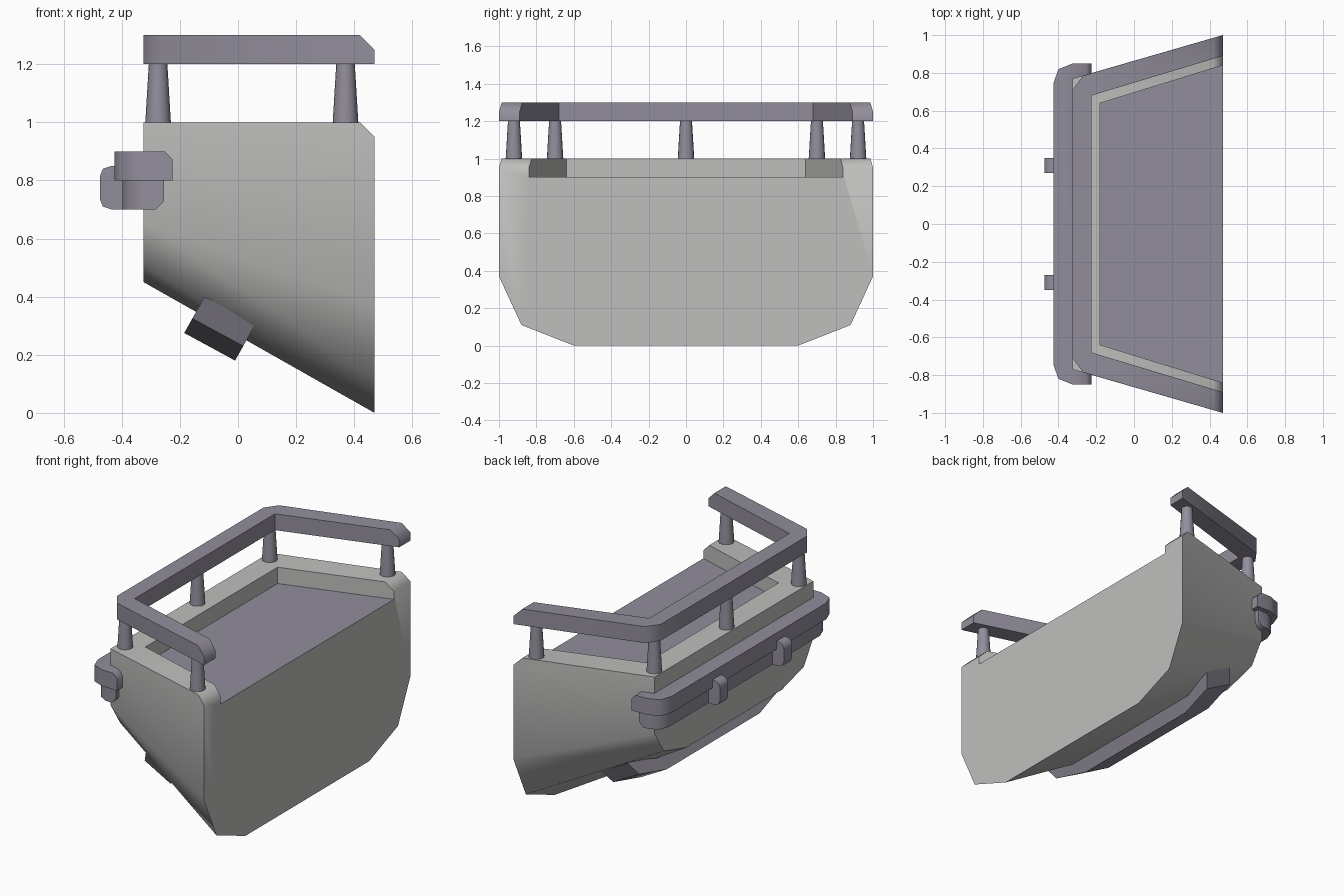
import bpy, bmesh, math
from mathutils import Vector

old = bpy.data.objects.get("Cube")
if old:
    bpy.data.objects.remove(old, do_unlink=True)


def material(name, rgb):
    m = bpy.data.materials.new(name)
    m.use_nodes = True
    m.diffuse_color = (*rgb, 1)
    m.node_tree.nodes["Principled BSDF"].inputs["Base Color"].default_value = (*rgb, 1)
    return m


LIGHT = material("light_grey", (0.52, 0.52, 0.51))
PURPLE = material("purple_grey", (0.29, 0.27, 0.33))


def loft(name, ring_a, ring_b, mat, bevel=0, bevel_z=None):
    """Solid between two matching rings; optionally bevel the +x end edges at one height."""
    bm = bmesh.new()
    a = [bm.verts.new(p) for p in ring_a]
    b = [bm.verts.new(p) for p in ring_b]
    bm.faces.new(a)
    bm.faces.new(b[::-1])
    n = len(a)
    for i in range(n):
        j = (i + 1) % n
        bm.faces.new((a[j], a[i], b[i], b[j]))
    bmesh.ops.recalc_face_normals(bm, faces=bm.faces)
    if bevel:
        end = max(v.co.x for v in bm.verts)
        edges = [e for e in bm.edges if all(
            abs(v.co.x - end) < 1e-4 and abs(v.co.z - bevel_z) < 1e-4 for v in e.verts)]
        bmesh.ops.bevel(bm, geom=edges, offset=bevel, segments=1, affect='EDGES')
    me = bpy.data.meshes.new(name)
    bm.to_mesh(me)
    bm.free()
    ob = bpy.data.objects.new(name, me)
    bpy.context.collection.objects.link(ob)
    me.materials.append(mat)
    return ob


def activate(ob):
    bpy.ops.object.select_all(action='DESELECT')
    ob.select_set(True)
    bpy.context.view_layer.objects.active = ob


def smooth(ob, angle=50):
    activate(ob)
    bpy.ops.object.shade_smooth_by_angle(angle=math.radians(angle))


def slab(name, outline, z0, z1, mat, **kw):
    return loft(name, [(x, y, z0) for x, y in outline],
                [(x, y, z1) for x, y in outline], mat, **kw)


def mirrored(half):
    """Close a half outline with its reflection in y."""
    return half + [(x, -y) for x, y in reversed(half)]


# Hull: rounded section that shrinks and rises toward the narrow side
half = [(0.6, 0), (0.88, 0.11), (1, 0.37), (1, 1)]
section = half + [(-y, z) for y, z in reversed(half)]
hull = loft("hull", [(0.47, y, z) for y, z in section],
            [(-0.325, y * 0.77, 0.45 + z * 0.55) for y, z in section],
            LIGHT, bevel=0.05, bevel_z=1)

# Sunken deck, open at the wide side
cutter = slab("deck_cutter", mirrored([(-0.18, 0.64), (0.6, 0.88)]), 0.9, 1.2, LIGHT)
cutter.hide_render = True
cut = hull.modifiers.new("deck", 'BOOLEAN')
cut.operation = 'DIFFERENCE'
cut.solver = 'EXACT'
cut.object = cutter
activate(hull)
bpy.ops.object.modifier_apply(modifier="deck")
bpy.data.objects.remove(cutter, do_unlink=True)
hull.data.materials.clear()
hull.data.materials.append(LIGHT)
hull.data.materials.append(PURPLE)
for f in hull.data.polygons:
    f.material_index = int(f.normal.z > 0.9 and abs(f.center.z - 0.9) < 0.01)
smooth(hull)

# Handrail: U-shaped band with clipped outer corners and end tips
outer = [(0.47, 1), (-0.27, 0.785), (-0.325, 0.71)]
inner = [(0.47, 0.89), (-0.225, 0.68)]
rail = slab("handrail", mirrored(outer) + mirrored(inner)[::-1], 1.2, 1.3,
            PURPLE, bevel=0.05, bevel_z=1.3)
smooth(rail)

# Tapered rail posts
for i, (x, y) in enumerate([(0.37, 0.92), (0.37, -0.92), (-0.275, 0.7),
                            (-0.275, -0.7), (-0.275, 0)]):
    bpy.ops.mesh.primitive_cone_add(vertices=16, radius1=0.044, radius2=0.032,
                                    depth=0.2, location=(x, y, 1.1))
    post = bpy.context.object
    post.name = f"rail_post_{i + 1}"
    post.data.materials.append(PURPLE)
    smooth(post)

# Bumper: wide upper band over a narrower lower band
upper = mirrored([(-0.225, 0.85), (-0.325, 0.85), (-0.4, 0.82), (-0.425, 0.75)])
lower = mirrored([(-0.255, 0.82), (-0.325, 0.82), (-0.375, 0.79), (-0.398, 0.73)])
smooth(slab("bumper_upper", upper, 0.8, 0.9, PURPLE, bevel=0.028, bevel_z=0.9))
smooth(slab("bumper_lower", lower, 0.7, 0.8, PURPLE, bevel=0.028, bevel_z=0.7))

# Bumper clips
clip = [(-0.39, 0.7), (-0.435, 0.7), (-0.465, 0.71), (-0.475, 0.735),
        (-0.475, 0.815), (-0.465, 0.84), (-0.435, 0.85), (-0.39, 0.85)]
for side, y in (("left", 0.27), ("right", -0.35)):
    smooth(loft(f"bumper_clip_{side}", [(x, y, z) for x, z in clip],
                [(x, y + 0.08, z) for x, z in clip], PURPLE))

# Keel beam: clipped profile set square to the sloping underside
origin, down, along = Vector((-0.115, 0, 0.4)), Vector((-0.07, 0, -0.125)), Vector((0.175, 0, -0.095))
profile = mirrored([(0, 0.73), (0.6, 0.68), (1, 0.45)])
ring = [origin + down * t + Vector((0, y, 0)) for t, y in profile]
smooth(loft("keel_beam", ring, [p + along for p in ring], PURPLE), 30)
